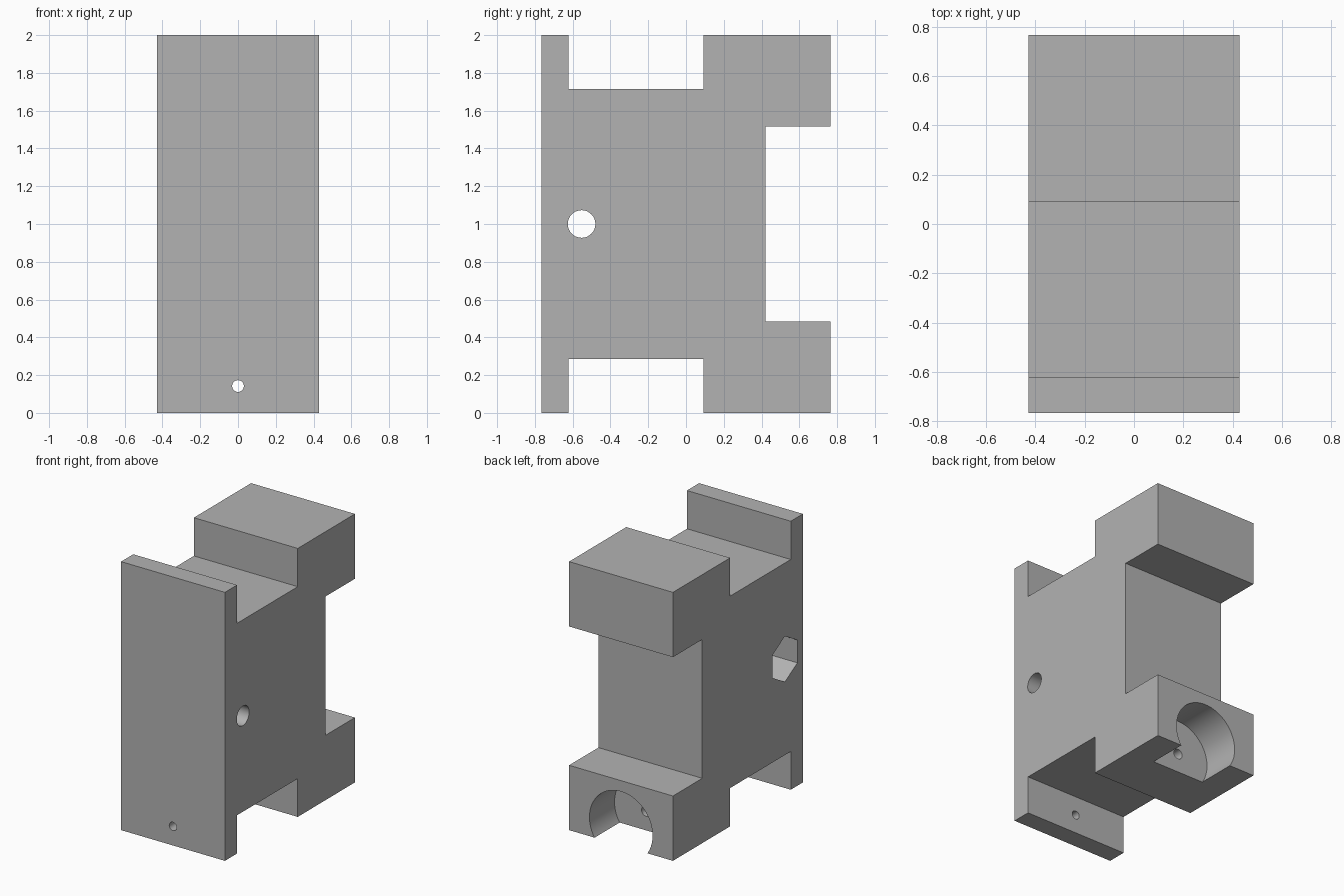
import bpy
import bmesh
import math
from mathutils import Matrix

if "Cube" in bpy.data.objects:
    bpy.data.objects.remove(bpy.data.objects["Cube"], do_unlink=True)

GREY = (0.45, 0.45, 0.45, 1.0)
HALF_W = 0.428   # half width across x
MID = 1.0        # mirror height

mat = bpy.data.materials.new("plain grey")
mat.use_nodes = True
mat.diffuse_color = GREY
mat.node_tree.nodes["Principled BSDF"].inputs["Base Color"].default_value = GREY


def add_object(name, bm):
    bmesh.ops.recalc_face_normals(bm, faces=bm.faces)
    mesh = bpy.data.meshes.new(name)
    bm.to_mesh(mesh)
    bm.free()
    mesh.materials.append(mat)
    obj = bpy.data.objects.new(name, mesh)
    bpy.context.collection.objects.link(obj)
    return obj


def cutter(name, axis, radius, start, end, across, z, sides=64):
    """Prism along x or y from start to end; across is the other horizontal coordinate."""
    bm = bmesh.new()
    bmesh.ops.create_cone(bm, cap_ends=True, segments=sides, radius1=radius,
                          radius2=radius, depth=end - start)
    # Turn one corner onto local x, which points along z for prisms along x
    bm.verts.ensure_lookup_table()
    corner = bm.verts[0].co
    bm.transform(Matrix.Rotation(-math.atan2(corner.y, corner.x), 4, "Z"))
    mid = (start + end) / 2
    if axis == "X":
        rot, pos = Matrix.Rotation(math.pi / 2, 4, "Y"), (mid, across, z)
    else:
        rot, pos = Matrix.Rotation(math.pi / 2, 4, "X"), (across, mid, z)
    bm.transform(Matrix.Translation(pos) @ rot)
    obj = add_object(name, bm)
    obj.hide_render = True
    return obj


# Body: upper half of the side profile, mirrored about mid height, extruded across x
upper = [(0.42, 1.517), (0.765, 1.517), (0.765, 2.0), (0.092, 2.0),
         (0.092, 1.715), (-0.622, 1.715), (-0.622, 2.0), (-0.765, 2.0)]
profile = upper + [(y, 2 * MID - z) for y, z in reversed(upper)]
bm = bmesh.new()
face = bm.faces.new([bm.verts.new((-HALF_W, y, z)) for y, z in profile])
ext = bmesh.ops.extrude_face_region(bm, geom=[face])
bmesh.ops.translate(bm, vec=(2 * HALF_W, 0, 0),
                    verts=[v for v in ext["geom"] if isinstance(v, bmesh.types.BMVert)])
body = add_object("mounting_block", bm)

cutters = []
# Round rear sockets with screw holes, top and bottom
for side, sign in (("upper", 1), ("lower", -1)):
    z = MID + sign * 0.858
    cutters += [cutter(side + "_socket", "Y", 0.26, 0.47, 0.9, 0, z, 96),
                cutter(side + "_block_hole", "Y", 0.037, 0.0, 0.6, 0, z, 32),
                cutter(side + "_plate_hole", "Y", 0.031, -0.9, -0.5, 0, z, 32)]
# Cross bolt holes with hexagonal nut pockets on the right-hand side
for side, y in (("front", -0.553), ("rear", 0.161)):
    cutters += [cutter(side + "_bolt_hole", "X", 0.073, -0.6, 0.6, y, MID),
                cutter(side + "_nut_pocket", "X", 0.17, -0.6, 0.0, y, MID, 6)]

for c in cutters:
    mod = body.modifiers.new(c.name, "BOOLEAN")
    mod.operation = "DIFFERENCE"
    mod.solver = "EXACT"
    mod.object = c

# Apply the cuts, then remove the helpers
bpy.ops.object.select_all(action="DESELECT")
body.select_set(True)
bpy.context.view_layer.objects.active = body
for mod in list(body.modifiers):
    bpy.ops.object.modifier_apply(modifier=mod.name)
for c in cutters:
    bpy.data.objects.remove(c, do_unlink=True)
bpy.ops.object.shade_smooth_by_angle(angle=math.radians(30))
